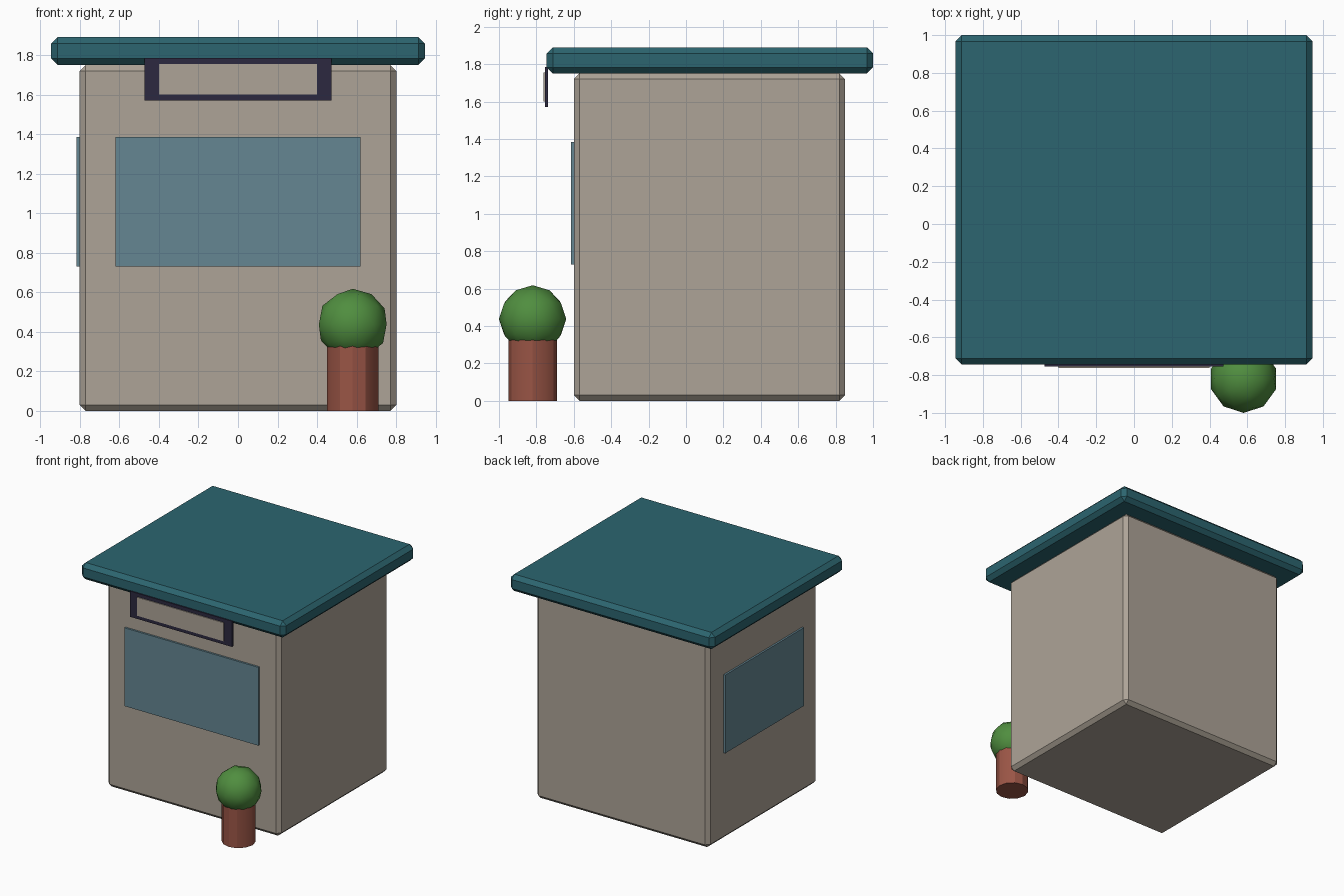
import bpy

if "Cube" in bpy.data.objects:
    bpy.data.objects.remove(bpy.data.objects["Cube"])


def paint(obj, name, rgb):
    mat = bpy.data.materials.get(name) or bpy.data.materials.new(name)
    mat.diffuse_color = (*rgb, 1)
    mat.use_nodes = True
    mat.node_tree.nodes["Principled BSDF"].inputs["Base Color"].default_value = mat.diffuse_color
    obj.data.materials.append(mat)


def box(name, x, y, z, mat, rgb, bevel=0):
    """Box from (min, max) ranges, with an optional single-segment chamfer."""
    size = [r[1] - r[0] for r in (x, y, z)]
    centre = [(r[0] + r[1]) / 2 for r in (x, y, z)]
    bpy.ops.mesh.primitive_cube_add(size=1, location=centre)
    obj = bpy.context.object
    obj.name = name
    obj.scale = size
    bpy.ops.object.transform_apply(location=False, rotation=False, scale=True)
    if bevel:
        mod = obj.modifiers.new("chamfer", 'BEVEL')
        mod.width = bevel
        mod.segments = 1
    paint(obj, mat, rgb)
    return obj


WALL = (0.42, 0.37, 0.31)
ROOF = (0.025, 0.13, 0.16)
GLASS = (0.13, 0.24, 0.29)
DARK = (0.025, 0.022, 0.05)

# Main building and overhanging roof slab
box("body", (-0.8, 0.8), (-0.6, 0.85), (0, 1.75), "wall", WALL, 0.03)
box("roof", (-0.945, 0.945), (-0.745, 1.0), (1.75, 1.89), "roof", ROOF, 0.033)

# Windows on the front and the left side
box("front_window", (-0.62, 0.62), (-0.616, -0.59), (0.73, 1.385), "glass", GLASS)
box("left_window", (-0.816, -0.79), (-0.395, 0.645), (0.73, 1.385), "glass", GLASS)

# Blank sign hanging from the front edge of the roof
box("sign_board", (-0.473, 0.473), (-0.755, -0.738), (1.57, 1.785), "sign_dark", DARK)
box("sign_panel", (-0.4, 0.4), (-0.762, -0.75), (1.6, 1.755), "wall", WALL)

# Potted bush
bpy.ops.mesh.primitive_cylinder_add(vertices=12, radius=0.13, depth=0.34,
                                    location=(0.58, -0.82, 0.17))
pot = bpy.context.object
pot.name = "plant_pot"
bpy.ops.object.shade_smooth_by_angle()
paint(pot, "terracotta", (0.32, 0.09, 0.06))

bpy.ops.mesh.primitive_ico_sphere_add(subdivisions=2, radius=0.18,
                                      location=(0.58, -0.82, 0.438))
bush = bpy.context.object
bush.name = "bush"
bpy.ops.object.shade_smooth()
paint(bush, "leaves", (0.08, 0.27, 0.05))
